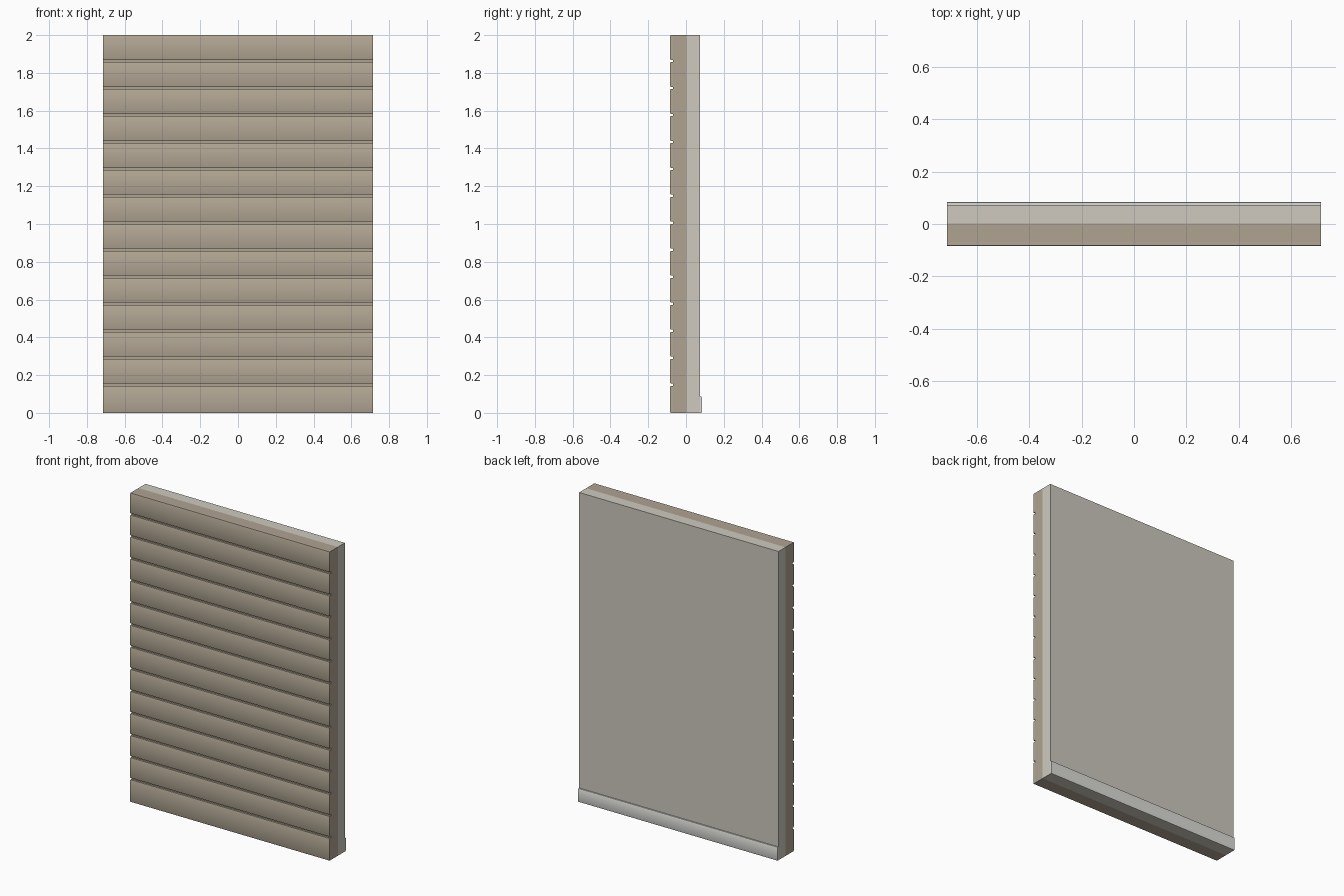
import bpy, bmesh, math

if "Cube" in bpy.data.objects:
    bpy.data.objects.remove(bpy.data.objects["Cube"])

W = 10 / 7           # panel width
H = 2.0              # panel height
FRONT, FACE, SPLIT, BACK, TRIM = -0.084, -0.0697, 0.0018, 0.0732, 0.084


def material(name, rgb):
    m = bpy.data.materials.new(name)
    m.diffuse_color = (*rgb, 1)
    m.use_nodes = True
    m.node_tree.nodes["Principled BSDF"].inputs["Base Color"].default_value = m.diffuse_color
    return m


def extrude_profile(name, profile, mat, smooth=False):
    """Sweep a closed (y, z) profile across the full width."""
    bm = bmesh.new()
    face = bm.faces.new([bm.verts.new((-W / 2, y, z)) for y, z in profile])
    res = bmesh.ops.extrude_face_region(bm, geom=[face])
    verts = [v for v in res["geom"] if isinstance(v, bmesh.types.BMVert)]
    bmesh.ops.translate(bm, verts=verts, vec=(W, 0, 0))
    bmesh.ops.recalc_face_normals(bm, faces=bm.faces)
    me = bpy.data.meshes.new(name)
    bm.to_mesh(me)
    bm.free()
    me.materials.append(mat)
    ob = bpy.data.objects.new(name, me)
    bpy.context.collection.objects.link(ob)
    if smooth:
        bpy.ops.object.select_all(action='DESELECT')
        ob.select_set(True)
        bpy.context.view_layer.objects.active = ob
        bpy.ops.object.shade_smooth_by_angle(angle=math.radians(35))
    return ob


def slab(y0, y1, z0, z1):
    return [(y0, z0), (y1, z0), (y1, z1), (y0, z1)]


def eased_board(y_wall, y_face, z0, z1, dy=0.002, dz=0.005):
    """Board section with both outer edges eased."""
    inner = y_face - math.copysign(dy, y_face)
    return [(y_wall, z0), (inner, z0), (y_face, z0 + dz),
            (y_face, z1 - dz), (inner, z1), (y_wall, z1)]


timber = material("timber", (0.45, 0.39, 0.30))
core = material("outer_wall", (0.43, 0.37, 0.29))
plaster = material("plaster", (0.62, 0.59, 0.52))
white = material("trim_paint", (0.72, 0.72, 0.69))

# Two-layer wall
extrude_profile("outer_wall", slab(FACE, SPLIT, 0, H), core)
extrude_profile("inner_wall", slab(SPLIT, BACK, 0, H), plaster)

# Horizontal cladding with a narrow groove under every board but the lowest
ROWS = 14
step = H / ROWS
for i in range(ROWS):
    z0 = i * step + (0.012 if i else 0)
    extrude_profile(f"cladding_board_{i + 1}",
                    eased_board(FACE, FRONT, z0, (i + 1) * step), timber, True)

# Skirting along the inside foot of the wall
extrude_profile("skirting_board", eased_board(BACK, TRIM, 0, 0.086), white, True)
